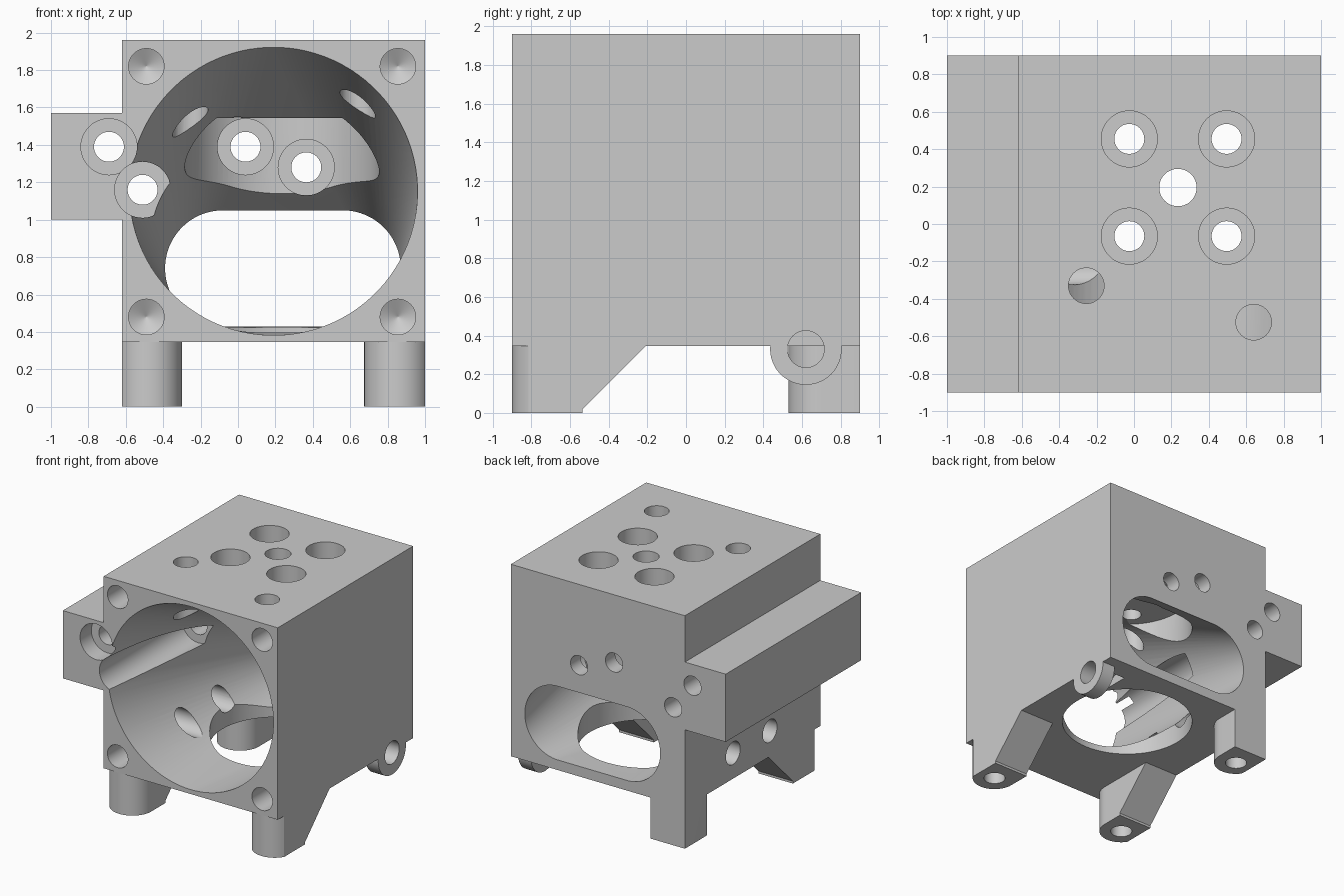
import bpy, bmesh, math
from math import sin, cos, pi, radians
from mathutils import Vector

cube = bpy.data.objects.get("Cube")
if cube:
    bpy.data.objects.remove(cube, do_unlink=True)

grey = bpy.data.materials.new("grey")
grey.use_nodes = True
colour = (0.6, 0.6, 0.6, 1)
grey.diffuse_color = colour
grey.node_tree.nodes["Principled BSDF"].inputs["Base Color"].default_value = colour

X0, X1, YF, YB, ZB, ZT = -0.62, 1.0, -0.9, 0.9, 0.345, 1.96
AXES = {"x": Vector((1, 0, 0)), "y": Vector((0, 1, 0)), "z": Vector((0, 0, 1))}
steps = []  # (object, boolean operation)


def solid(name, rings, operation="DIFFERENCE"):
    """Skin a closed solid through rings that have equal point counts."""
    bm = bmesh.new()
    loops = [[bm.verts.new(p) for p in ring] for ring in rings]
    for a, b in zip(loops, loops[1:]):
        for i in range(len(a)):
            j = (i + 1) % len(a)
            bm.faces.new((a[i], a[j], b[j], b[i]))
    bm.faces.new(loops[0][::-1])
    bm.faces.new(loops[-1])
    bmesh.ops.recalc_face_normals(bm, faces=bm.faces)
    mesh = bpy.data.meshes.new(name)
    bm.to_mesh(mesh)
    bm.free()
    mesh.materials.append(grey)
    obj = bpy.data.objects.new(name, mesh)
    bpy.context.scene.collection.objects.link(obj)
    if operation:
        obj.hide_render = True
        steps.append((obj, operation))
    return obj


def place(axis, u, v, w):
    """Put a 2D point on the plane at height w along the axis."""
    return {"x": (w, u, v), "y": (u, w, v), "z": (u, v, w)}[axis]


def prism(name, axis, outline, start, end, operation="UNION"):
    return solid(name, [[place(axis, u, v, w) for u, v in outline]
                        for w in (start, end)], operation)


def rod(name, axis, u, v, *sections, operation="DIFFERENCE", sides=48):
    """Turned solid from (position, radius) sections along an axis."""
    angles = [2 * pi * i / sides for i in range(sides)]
    return solid(name, [[place(axis, u + r * cos(a), v + r * sin(a), w)
                         for a in angles] for w, r in sections], operation)


# Housing with its side rail
housing = prism("housing", "y", [(X0, ZB), (X1, ZB), (X1, ZT), (X0, ZT),
                (X0, 1.57), (-1, 1.57), (-1, 1.0), (X0, 1.0)], YF, YB, None)

# Front legs: rounded front and a sloped brace behind
LEG_R = 0.175
for side, cx, a, b in (("left", 0.85, 0.675, X1), ("right", -0.475, X0, -0.3)):
    cy = YF + LEG_R
    arc = [(cx + LEG_R * cos(pi + pi * i / 24), cy + LEG_R * sin(pi + pi * i / 24))
           for i in range(25)]
    arc = [(x, y) for x, y in arc if a < x < b]
    edge = [cy - math.sqrt(max(0, LEG_R ** 2 - (x - cx) ** 2)) for x in (a, b)]
    plan = [(a, -0.7), (a, edge[0])] + arc + [(b, edge[1]), (b, -0.7)]
    prism(side + "_front_leg", "z", plan, 0, ZB + 0.02)
    prism(side + "_front_brace", "x", [(cy, 0), (-0.535, 0), (-0.535, 0.02),
          (-0.21, ZB), (-0.21, ZB + 0.03), (cy, ZB + 0.03)], a, b)

# Back leg with one rounded inner side
back_cy = 0.705
arc = [(-0.475 + LEG_R * cos(-pi * i / 24), back_cy + LEG_R * sin(-pi * i / 24))
       for i in range(25)]
arc = [(max(x, X0), y) for x, y in arc if x > X0 - 0.01]
prism("right_back_leg", "z", [(X0, YB), (-0.3, YB)] + arc, 0, ZB + 0.02)

# Hinge boss at the back left corner
rod("hinge_boss", "x", 0.62, 0.33, (0.88, 0.185), (X1, 0.185), operation="UNION")
rod("hinge_hole", "x", 0.62, 0.33, (0.7, 0.095), (1.1, 0.095))

# Duct: round mouth at the front lofted to a rounded slot at the back
N = 96
angles = [2 * pi * (i + 0.5) / N for i in range(N)]
mouth = [Vector((0.19 + 0.77 * cos(a), YF, 1.152 + 0.77 * sin(a))) for a in angles]
slot = [Vector((0.24 + math.copysign(0.32, cos(a)) + 0.31 * cos(a), YB,
                0.74 + 0.31 * sin(a))) for a in angles]
over = 0.02  # run slightly past both faces
solid("duct", [[m.lerp(s, t) for m, s in zip(mouth, slot)] for t in (-over, 1 + over)])

# Round chamber rising from the bottom
CX, CY = 0.235, 0.195
rod("chamber", "z", CX, CY, (0.2, 0.52), (1.545, 0.52), sides=96)

# Top: centre bore and four counterbored holes
rod("centre_bore", "z", CX, CY, (1.4, 0.1), (2.1, 0.1))
for sx in (-1, 1):
    for sy in (-1, 1):
        rod("top_bolt_hole", "z", CX + 0.26 * sx, CY + 0.26 * sy,
            (1.4, 0.08), (1.65, 0.08), (1.65, 0.15), (2.1, 0.15))

# Top: two plain holes into the duct
for x, y in ((-0.255, -0.33), (0.64, -0.525)):
    rod("top_hole", "z", x, y, (1.2, 0.095), (2.1, 0.095))

# Front-to-back counterbored holes: x, z, step position, counterbore start
for x, z, step, start in ((-0.69, 1.39, -0.75, -1.0), (-0.51, 1.16, 0.2, -1.0),
                          (0.04, 1.39, 0.77, 0.2), (0.365, 1.28, 0.77, 0.2)):
    rod("long_bolt_hole", "y", x, z, (start, 0.15), (step, 0.15),
        (step, 0.08), (1.0, 0.08))

# Front corner holes with drill tips
for x in (-0.49, 0.855):
    for z in (0.48, 1.82):
        rod("corner_hole", "y", x, z, (-1.0, 0.095), (-0.5, 0.095), (-0.45, 0.002))

# Right side holes into the duct
for y in (-0.23, 0.26):
    rod("side_hole", "x", y, 0.56, (-0.8, 0.095), (0.0, 0.095))

# Blind holes under the legs
for x, y in ((0.85, -0.725), (-0.475, -0.725), (-0.475, back_cy)):
    rod("leg_hole", "z", x, y, (-0.1, 0.085), (0.28, 0.085))

# Join and cut, then drop the helpers
for tool, operation in steps:
    mod = housing.modifiers.new(tool.name, "BOOLEAN")
    mod.operation = operation
    mod.solver = "EXACT"
    mod.object = tool
bpy.context.view_layer.update()
graph = bpy.context.evaluated_depsgraph_get()
result = bpy.data.meshes.new_from_object(housing.evaluated_get(graph))
housing.modifiers.clear()
housing.data = result
for tool, _ in steps:
    bpy.data.objects.remove(tool, do_unlink=True)

bpy.ops.object.select_all(action="DESELECT")
housing.select_set(True)
bpy.context.view_layer.objects.active = housing
bpy.ops.object.shade_smooth_by_angle(angle=radians(25))
